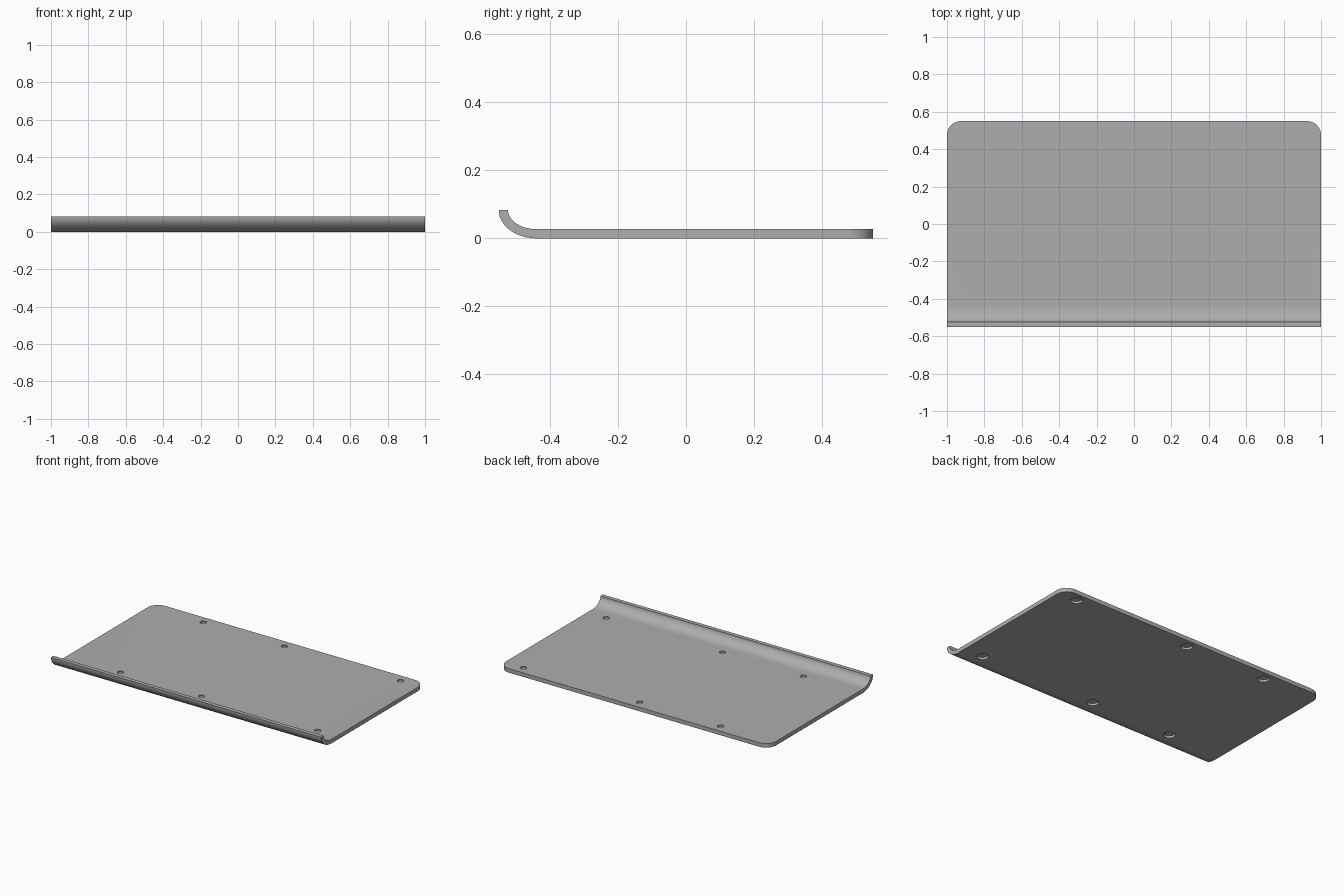
import bpy, bmesh, math

if "Cube" in bpy.data.objects:
    bpy.data.objects.remove(bpy.data.objects["Cube"])

T = 0.027          # plate thickness
TIP = 0.083        # height of the curled lip
BACK, FRONT, BEND = 0.55, -0.55, -0.44

grey = bpy.data.materials.new("plain grey")
grey.diffuse_color = (0.42, 0.42, 0.42, 1)
grey.use_nodes = True
grey.node_tree.nodes["Principled BSDF"].inputs["Base Color"].default_value = grey.diffuse_color


# Side profile: flat sheet with its front edge curled up
def arc(inset, n=20):
    a, b = BEND - FRONT - inset, TIP - inset
    return [(BEND - a * math.sin(t), TIP - b * math.cos(t))
            for t in (math.pi / 2 * i / n for i in range(n + 1))]


profile = [(BACK, 0)] + arc(0) + arc(T)[::-1] + [(BACK, T)]

bm = bmesh.new()
face = bm.faces.new([bm.verts.new((-1, y, z)) for y, z in profile])
ext = bmesh.ops.extrude_face_region(bm, geom=[face])
bmesh.ops.translate(bm, vec=(2, 0, 0),
                    verts=[v for v in ext["geom"] if isinstance(v, bmesh.types.BMVert)])

# Rounded back corners
corners = [e for e in bm.edges
           if all(abs(v.co.y - BACK) < 1e-5 for v in e.verts)
           and abs(e.verts[0].co.x - e.verts[1].co.x) < 1e-5]
bmesh.ops.bevel(bm, geom=corners, offset=0.075, offset_type='OFFSET',
                segments=12, profile=0.5, affect='EDGES')
bmesh.ops.recalc_face_normals(bm, faces=bm.faces[:])
mesh = bpy.data.meshes.new("curled_plate")
bm.to_mesh(mesh)
bm.free()
plate = bpy.data.objects.new("curled_plate", mesh)
bpy.context.collection.objects.link(plate)
mesh.materials.append(grey)


# Screw recesses: narrow from above, wide from below
def cutters(name, radius, z0, z1):
    cb = bmesh.new()
    for x in (-0.6, 0, 0.86):
        for y in (0.49, -0.385):
            made = bmesh.ops.create_cone(cb, cap_ends=True, segments=32, radius1=radius,
                                         radius2=radius, depth=z1 - z0)
            bmesh.ops.translate(cb, verts=made["verts"], vec=(x, y, (z0 + z1) / 2))
    me = bpy.data.meshes.new(name)
    cb.to_mesh(me)
    cb.free()
    me.materials.append(grey)
    ob = bpy.data.objects.new(name, me)
    bpy.context.collection.objects.link(ob)
    mod = plate.modifiers.new(name, 'BOOLEAN')
    mod.operation, mod.solver, mod.object = 'DIFFERENCE', 'EXACT', ob
    return ob


helpers = [cutters("upper_recess_cutter", 0.02, T - 0.008, T + 0.02),
           cutters("lower_recess_cutter", 0.036, -0.02, 0.015)]

# Apply the cuts, drop the helpers and smooth the curves
bpy.context.view_layer.objects.active = plate
plate.select_set(True)
for mod in list(plate.modifiers):
    bpy.ops.object.modifier_apply(modifier=mod.name)
for ob in helpers:
    bpy.data.objects.remove(ob)
bpy.ops.object.shade_smooth_by_angle(angle=math.radians(30))
